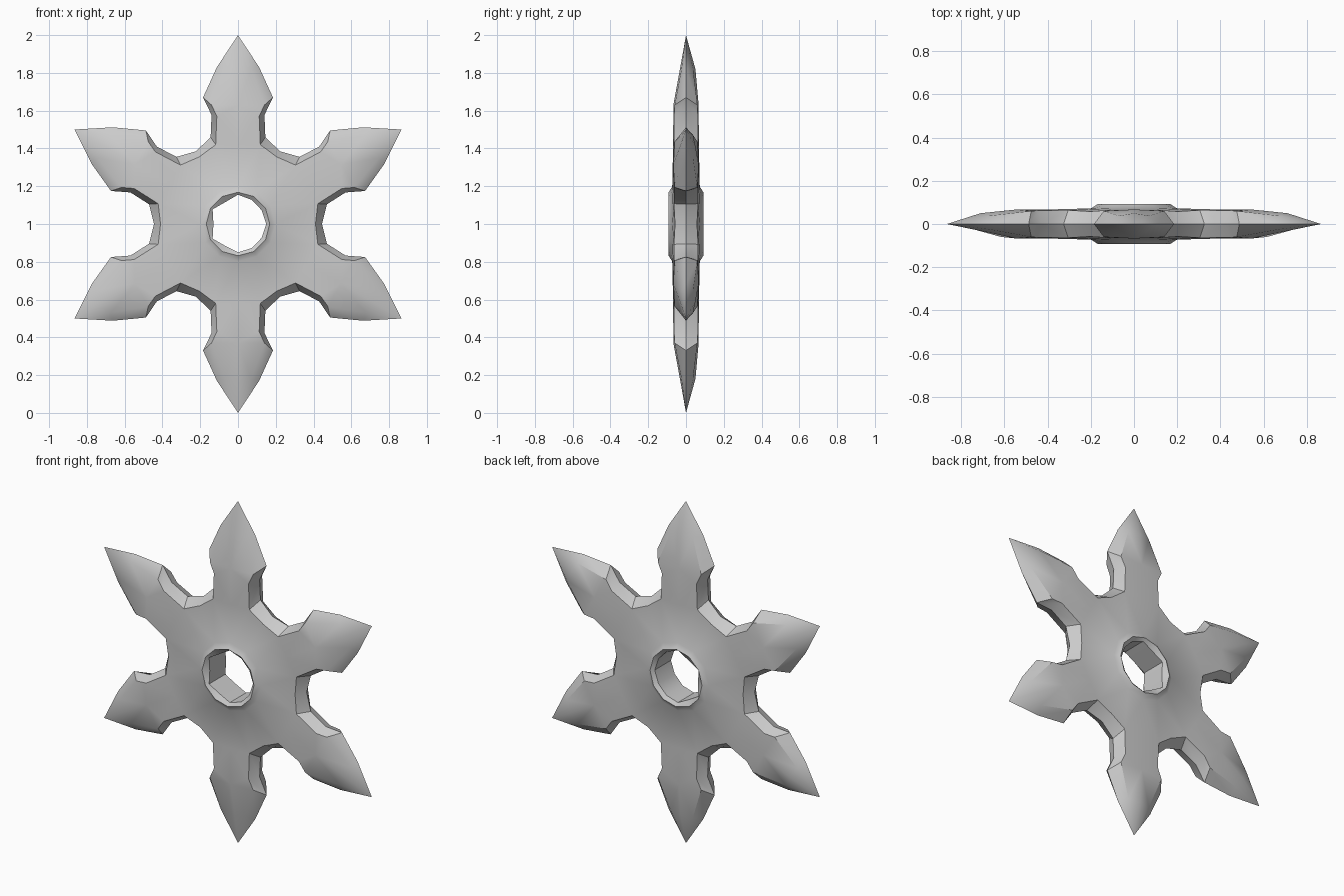
import bpy, bmesh
from math import sin, cos, pi, radians

if "Cube" in bpy.data.objects:
    bpy.data.objects.remove(bpy.data.objects["Cube"])

bm = bmesh.new()

# Half-arm profile: (sideways, outward) for the sharp mid-plane outline
V, A, B, S, C, T = [(.222, .385), (.145, .46), (.14, .577),
                    (.185, .67), (.112, .83), (0, 1)]
# Matching edge of the raised flat face
v, a, b, s, c = [(.205, .355), (.118, .42), (.112, .57), (.14, .63), (.07, .82)]
# Hole radius every 30 degrees, starting from +x (slightly irregular polygon)
HOLE = [.15, .145, .147, .155, .134, .155, .13, .155, .134, .15, .147, .145]


def face(pts):
    bm.faces.new([bm.verts.new(p) for p in pts])


for side in (-1, 1):
    tip_y = .032 if side < 0 else .05          # back of the blades is fuller

    # Hub: hole wall, raised rim and its outer foot
    def hub(i, level):
        r, y = [(HOLE[i % 12], 0), (HOLE[i % 12], .075),
                (.168, .092), (.198, .073)][level]
        t = radians(30 * i)
        return (r * cos(t), side * y, 1 + r * sin(t))

    for i in range(12):
        for k in range(3):
            face([hub(i, k), hub(i + 1, k), hub(i + 1, k + 1), hub(i, k + 1)])

    # Six barbed arms, each made of two mirrored halves
    for k in range(6):
        t = radians(60 * k)
        for h in (-1, 1):
            def P(p, y):
                u, r = p[0] * h, p[1]
                return (u * cos(t) + r * sin(t), side * y,
                        1 + r * cos(t) - u * sin(t))
            foot = P((0, .198), .073)
            foot_v = P((.198 * sin(pi / 6), .198 * cos(pi / 6)), .073)
            m1, m2, m3 = P((0, .42), .068), P((0, .63), .067), P((0, .82), tip_y)
            pv, pa, pb, ps = P(v, .058), P(a, .064), P(b, .063), P(s, .06)
            pc, tip = P(c, tip_y * .75), P(T, 0)
            oV, oA, oB, oS, oC = [P(q, 0) for q in (V, A, B, S, C)]
            for f in ([foot, foot_v, pa, m1], [foot_v, pv, pa],
                      [m1, pa, pb, m2], [pb, ps, m2],
                      [m2, ps, pc, m3], [m3, pc, tip],
                      [pv, oV, oA, pa], [pa, oA, oB, pb],
                      [pb, oB, oS, ps], [ps, oS, oC, pc], [pc, oC, tip]):
                face(f)

bmesh.ops.remove_doubles(bm, verts=bm.verts, dist=.001)
bmesh.ops.recalc_face_normals(bm, faces=bm.faces)

mesh = bpy.data.meshes.new("throwing_star")
bm.to_mesh(mesh)
bm.free()
star = bpy.data.objects.new("throwing_star", mesh)
bpy.context.collection.objects.link(star)
bpy.context.view_layer.objects.active = star
star.select_set(True)
bpy.ops.object.shade_smooth_by_angle(angle=radians(35))
